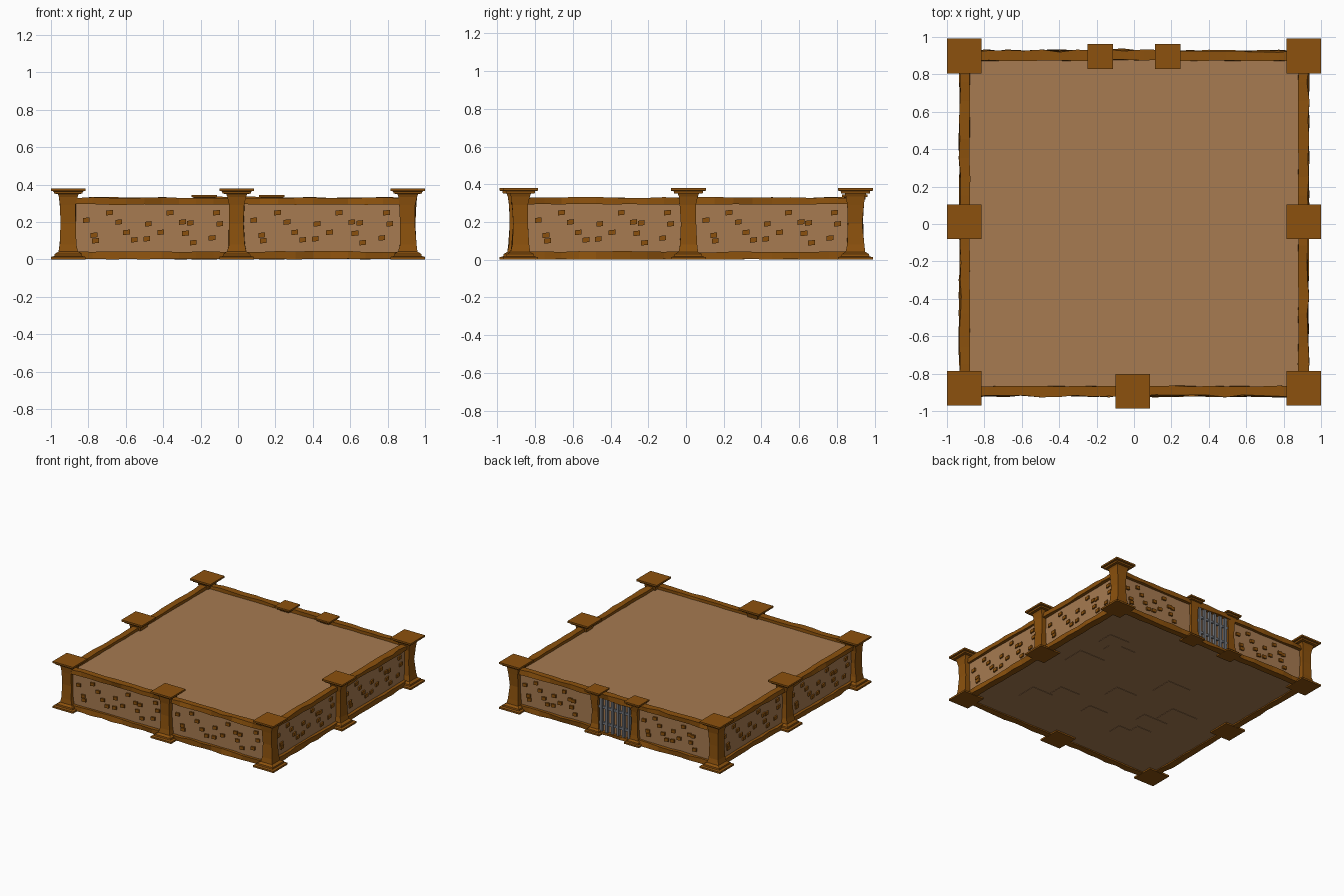
import bpy, bmesh, random
from mathutils import Vector

if "Cube" in bpy.data.objects:
    bpy.data.objects.remove(bpy.data.objects["Cube"])
random.seed(4)


def material(name, rgb):
    m = bpy.data.materials.new(name)
    m.diffuse_color = (*rgb, 1)
    m.use_nodes = True
    m.node_tree.nodes["Principled BSDF"].inputs["Base Color"].default_value = m.diffuse_color
    return m


WOOD = material("brown wood", (0.262, 0.083, 0.004))
SAND = material("tan plaster", (0.385, 0.197, 0.082))
IRON = material("grey iron", (0.17, 0.18, 0.2))


def finish(name, bm, mat):
    bmesh.ops.recalc_face_normals(bm, faces=bm.faces)
    me = bpy.data.meshes.new(name)
    bm.to_mesh(me)
    bm.free()
    me.materials.append(mat)
    ob = bpy.data.objects.new(name, me)
    bpy.context.collection.objects.link(ob)
    return ob


def loft(bm, rings):
    """Skin a list of four-point rings and cap both ends."""
    vs = [[bm.verts.new(p) for p in r] for r in rings]
    for a, b in zip(vs, vs[1:]):
        for i in range(4):
            j = (i + 1) % 4
            bm.faces.new((a[i], a[j], b[j], b[i]))
    bm.faces.new(vs[0])
    bm.faces.new(vs[-1])


def box(bm, lo, hi):
    loft(bm, [[(lo[0], lo[1], z), (hi[0], lo[1], z), (hi[0], hi[1], z), (lo[0], hi[1], z)]
              for z in (lo[2], hi[2])])


# Stepped, waisted post: (height, half width)
POST = [(0, .0925), (.014, .0925), (.018, .074), (.03, .072), (.042, .052), (.08, .044),
        (.19, .038), (.29, .042), (.335, .05), (.35, .056), (.352, .076), (.364, .078),
        (.366, .0925), (.38, .0925)]


def post(name, x, y, sw=1.0, sh=1.0):
    bm = bmesh.new()
    rings = []
    for z, w in POST:
        w *= sw
        j = 0.004 if 0.05 < z < 0.33 else 0
        rings.append([(x + a * w + random.uniform(-j, j), y + b * w + random.uniform(-j, j), z * sh)
                      for a, b in ((-1, -1), (1, -1), (1, 1), (-1, 1))])
    loft(bm, rings)
    finish(name, bm, WOOD)


def rail(name, p, q, out, z0, z1):
    """Rough hewn beam from p to q; the outer face wobbles."""
    bm = bmesh.new()
    p, q, out = Vector(p), Vector(q), Vector(out)
    n = max(3, int((q - p).length / 0.09))
    rings = []
    for i in range(n + 1):
        c = p.lerp(q, i / n)
        r = random.uniform
        o1, o2 = r(.02, .036), r(.02, .036)
        i1, i2 = r(-.028, -.022), r(-.028, -.022)
        a, b = z0 + r(0, .004), z1 - r(0, .007)
        rings.append([(*(c + out * i1), a), (*(c + out * o1), a),
                      (*(c + out * o2), b), (*(c + out * i2), b)])
    loft(bm, rings)
    finish(name, bm, WOOD)


# Exposed bricks: position along the panel (0..1) and height
BRICKS = [(.07, .21), (.12, .13), (.22, .25), (.28, .2), (.33, .145), (.38, .105), (.13, .1),
          (.47, .19), (.46, .11), (.55, .145), (.61, .25), (.69, .2), (.71, .14), (.76, .09),
          (.74, .195), (.88, .115), (.91, .25), (.93, .19)]


def bricks(name, p, q, out):
    bm = bmesh.new()
    p, q, out = Vector(p), Vector(q), Vector(out)
    d = (q - p).normalized()
    n = len(BRICKS) if (q - p).length > .7 else 15
    for t, z in BRICKS[:n]:
        c = p.lerp(q, t) + out * .004
        rings = []
        for e in (-.01, .012):
            k = c + out * e
            rings.append([(*(k + d * a * .018), z + b * .013 + a * .002)
                          for a, b in ((-1, -1), (1, -1), (1, 1), (-1, 1))])
        loft(bm, rings)
    finish(name, bm, WOOD)


# Plaster body: walls, deck and underside
bm = bmesh.new()
box(bm, (-.908, -.896, .012), (.908, .902, .306))
finish("platform_body", bm, SAND)

# Low relief slabs on the underside
bm = bmesh.new()
for _ in range(12):
    x, y = random.uniform(-.7, .6), random.uniform(-.7, .6)
    box(bm, (x, y, .009), (x + random.uniform(.1, .25), y + random.uniform(.1, .2), .013))
finish("underside_slabs", bm, SAND)

# Posts
for sx, side in ((-1, "left"), (1, "right")):
    post("front_post_" + side, sx * .9075, -.878)
    post("middle_post_" + side, sx * .9075, .0125)
    post("back_post_" + side, sx * .9075, .898)
    post("gate_post_" + side, sx * .18, .895, .73, .91)
post("front_middle_post", -.007, -.895)

# Wall bays: name, start, end, outward direction
BAYS = [("front_left", (-.87, -.892), (-.04, -.892), (0, -1)),
        ("front_right", (.025, -.892), (.87, -.892), (0, -1)),
        ("right_front", (.903, -.84), (.903, -.025), (1, 0)),
        ("right_back", (.903, .05), (.903, .86), (1, 0)),
        ("left_back", (-.903, .86), (-.903, .05), (-1, 0)),
        ("left_front", (-.903, -.025), (-.903, -.84), (-1, 0)),
        ("back_right", (.87, .898), (.21, .898), (0, 1)),
        ("back_left", (-.21, .898), (-.87, .898), (0, 1))]
for name, p, q, out in BAYS:
    rail(name + "_top_rail", p, q, out, .292, .334)
    rail(name + "_bottom_rail", p, q, out, 0, .046)
    bricks(name + "_bricks", p, q, out)

# Gate: lintel, sill and iron bars
rail("gate_lintel", (.16, .902), (-.16, .902), (0, 1), .292, .34)
rail("gate_sill", (.16, .898), (-.16, .898), (0, 1), 0, .03)
bm = bmesh.new()
for i in range(6):
    x = -.125 + i * .05
    box(bm, (x - .011, .9, .02), (x + .011, .922, .3))
for z in (.09, .22):
    box(bm, (-.15, .9, z - .009), (.15, .916, z + .009))
finish("gate_bars", bm, IRON)
